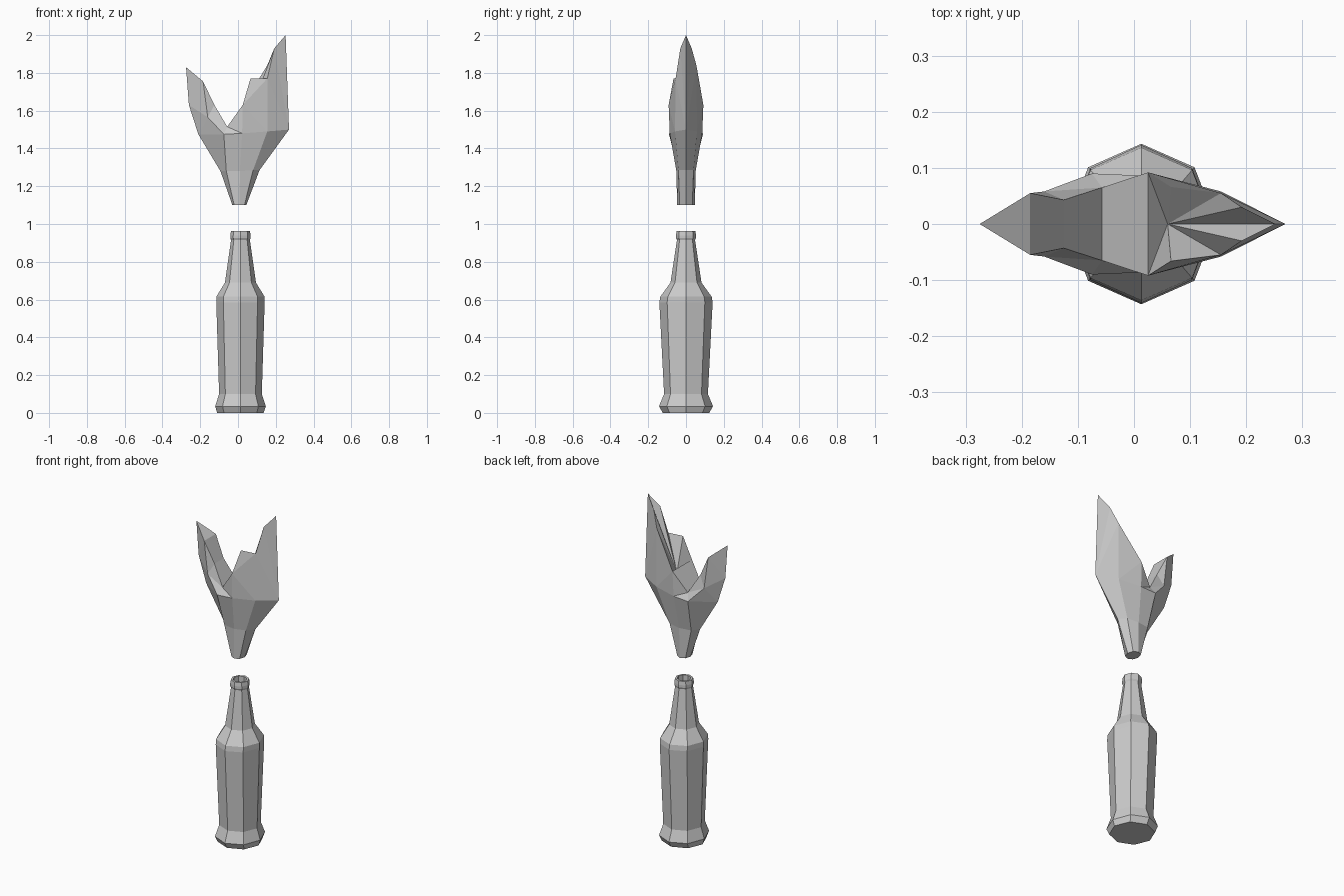
import bpy, bmesh, math

if "Cube" in bpy.data.objects:
    bpy.data.objects.remove(bpy.data.objects["Cube"])


def finish(bm, name):
    bmesh.ops.recalc_face_normals(bm, faces=bm.faces)
    mesh = bpy.data.meshes.new(name)
    bm.to_mesh(mesh)
    bm.free()
    obj = bpy.data.objects.new(name, mesh)
    bpy.context.collection.objects.link(obj)
    return obj


def lathe(name, profile, cx, sides=8):
    """Octagonal lathe; profile rows are (x radius, y radius, z)."""
    bm = bmesh.new()
    rings = []
    for rx, ry, z in profile:
        rings.append([bm.verts.new((cx + rx * math.cos(2 * math.pi * i / sides),
                                    ry * math.sin(2 * math.pi * i / sides), z))
                      for i in range(sides)])
    for a, b in zip(rings, rings[1:]):
        for i in range(sides):
            j = (i + 1) % sides
            bm.faces.new((a[i], a[j], b[j], b[i]))
    bm.faces.new(rings[0])
    bm.faces.new(rings[-1])
    return finish(bm, name)


# Bottle: flared foot, body, shoulder, neck, lip and recessed mouth
lathe("bottle", [
    (0.123, 0.123, 0.0), (0.134, 0.143, 0.035), (0.113, 0.116, 0.10),
    (0.128, 0.141, 0.585), (0.128, 0.136, 0.615), (0.082, 0.082, 0.69),
    (0.050, 0.048, 0.915), (0.054, 0.053, 0.925), (0.054, 0.053, 0.94),
    (0.050, 0.050, 0.962), (0.038, 0.038, 0.962), (0.038, 0.038, 0.90)], 0.013)

# Flame: points on the centre plane (x, z)
centre = {"L_base": (-.030, 1.10), "R_base": (.044, 1.10),
          "L_low": (-.093, 1.28), "R_low": (.114, 1.285),
          "L_mid": (-.210, 1.475), "R_mid": (.270, 1.50),
          "L_up": (-.260, 1.63), "L_tip": (-.275, 1.83),
          "R_tip": (.252, 2.0), "hollow": (.060, 1.58)}

# Flame: points on each side (x, half depth, z)
side = {"a_base": (-.020, .033, 1.10), "b_base": (.008, .047, 1.10), "c_base": (.034, .033, 1.10),
        "a_low": (-.062, .040, 1.28), "b_low": (.010, .051, 1.28), "c_low": (.080, .040, 1.285),
        "a_mid": (-.075, .090, 1.475), "b_mid": (.022, .086, 1.48), "c_mid": (.155, .058, 1.49),
        "dent": (-.160, .058, 1.565), "horn": (-.185, .055, 1.755), "slope": (-.125, .043, 1.63),
        "valley": (-.057, .065, 1.515), "crest": (.025, .092, 1.63), "step": (.066, .066, 1.77),
        "corner": (.155, .055, 1.77), "spire": (.192, .030, 1.93)}

# Flame walls, the same on both sides
walls = ["L_mid a_mid dent", "L_mid dent L_up", "L_up dent horn", "L_up horn L_tip",
         "dent slope horn", "dent a_mid valley", "dent valley slope",
         "a_mid b_mid valley", "valley b_mid crest", "b_mid c_mid crest",
         "crest c_mid corner", "crest corner step", "c_mid R_mid corner",
         "R_mid spire corner", "R_mid R_tip spire",
         # open hollow of the tall tongue
         "hollow crest step", "hollow step corner", "hollow corner spire", "hollow spire R_tip"]
for lo, hi in (("base", "low"), ("low", "mid")):
    cols = "Labc"[0:4] + "R"
    for p, q in zip(cols, cols[1:]):
        walls.append(f"{p}_{lo} {q}_{lo} {q}_{hi} {p}_{hi}")

bm = bmesh.new()
mid = {k: bm.verts.new((x, 0, z)) for k, (x, z) in centre.items()}
halves = []
for s in (-1, 1):
    pts = dict(side)
    if s > 0:  # back rim is cut differently from the front rim
        pts["step"] = (.066, .066, 1.68)
        pts["corner"] = (.155, .055, 1.84)
    v = {k: bm.verts.new((x, s * y, z)) for k, (x, y, z) in pts.items()}
    v.update(mid)
    halves.append(v)
    for w in walls:
        bm.faces.new([v[k] for k in w.split()])

# Flame saddle strip bridging front and back, plus base cap
f, b = halves
bm.faces.new((mid["L_tip"], f["horn"], b["horn"]))
strip = ["horn", "slope", "valley", "crest"]
for p, q in zip(strip, strip[1:]):
    bm.faces.new((f[p], f[q], b[q], b[p]))
bm.faces.new((f["crest"], mid["hollow"], b["crest"]))
bm.faces.new([mid["L_base"], f["a_base"], f["b_base"], f["c_base"],
              mid["R_base"], b["c_base"], b["b_base"], b["a_base"]])
finish(bm, "flame")
